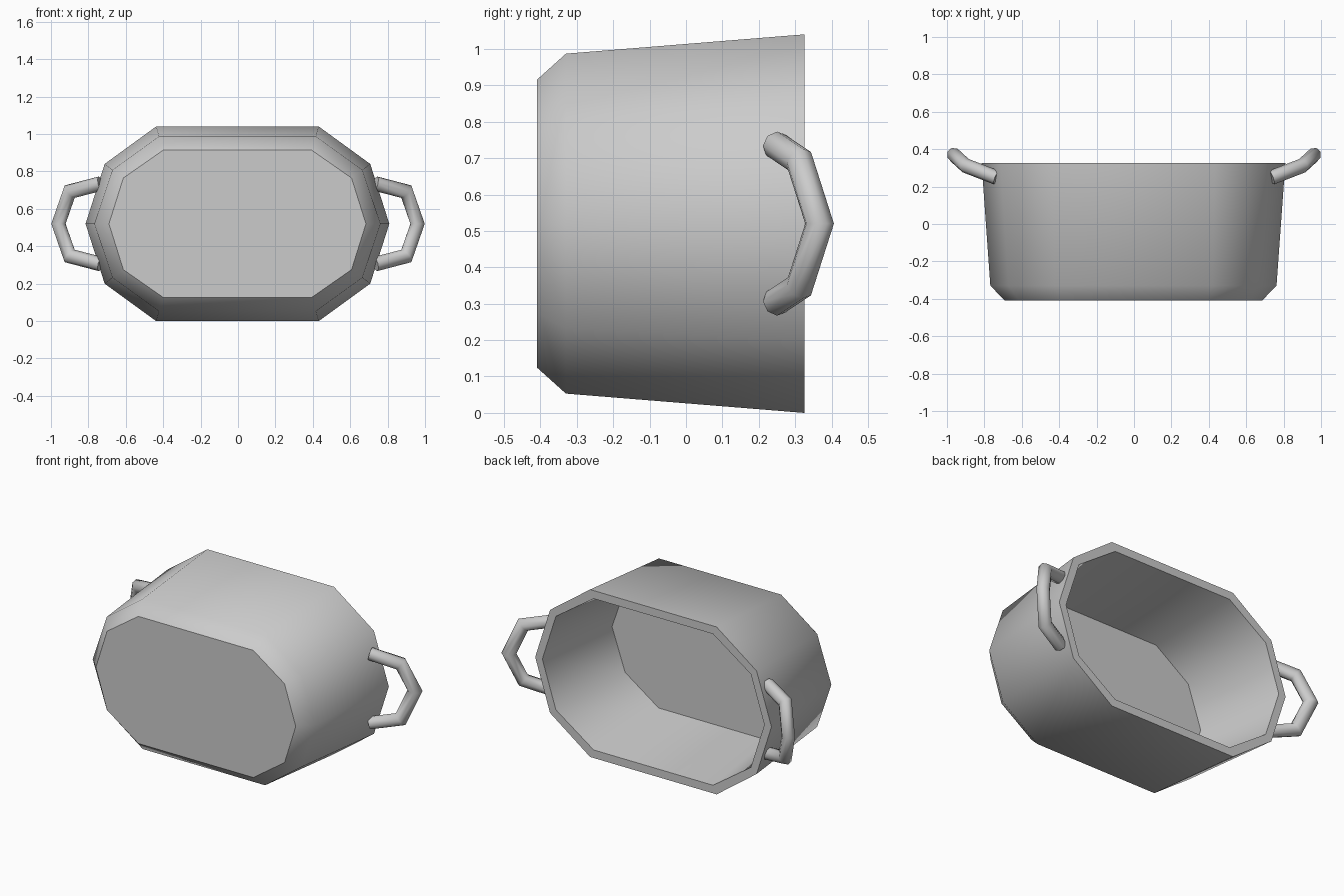
import bpy
import bmesh
from mathutils import Vector

cube = bpy.data.objects.get("Cube")
if cube:
    bpy.data.objects.remove(cube, do_unlink=True)

MID_Z = 0.52

grey = bpy.data.materials.new("grey metal")
grey.use_nodes = True
colour = (0.6, 0.6, 0.6, 1)
grey.diffuse_color = colour
grey.node_tree.nodes["Principled BSDF"].inputs["Base Color"].default_value = colour


def outline(y, x_top, z_top, x_mid, z_mid, x_end):
    """Ten-sided oval around the pot's axis at depth y."""
    quarter = [(x_top, z_top), (x_mid, z_mid)]
    half = quarter + [(x_end, 0)] + [(x, -z) for x, z in reversed(quarter)]
    full = half + [(-x, -z) for x, z in half]
    return [Vector((x - 0.003, y, MID_Z + z)) for x, z in full]


def finish(bm, name):
    bmesh.ops.recalc_face_normals(bm, faces=bm.faces)
    mesh = bpy.data.meshes.new(name)
    bm.to_mesh(mesh)
    bm.free()
    mesh.materials.append(grey)
    obj = bpy.data.objects.new(name, mesh)
    bpy.context.collection.objects.link(obj)
    return obj


def loft(bm, rings, flat_bands=()):
    """Skin rings with smooth bands, capping both ends with flat faces."""
    loops = [[bm.verts.new(p) for p in ring] for ring in rings]
    flat = [bm.faces.new(loops[0]), bm.faces.new(loops[-1])]
    for band, (a, b) in enumerate(zip(loops, loops[1:])):
        for i in range(len(a)):
            j = (i + 1) % len(a)
            face = bm.faces.new((a[i], a[j], b[j], b[i]))
            face.smooth = band not in flat_bands
            if not face.smooth:
                flat.append(face)
    for face in flat:
        for edge in face.edges:
            edge.smooth = False


# Pot: base, chamfer, outer wall, rim, inner wall and floor
bm = bmesh.new()
loft(bm, [
    outline(-0.41, 0.395, 0.395, 0.61, 0.245, 0.687),
    outline(-0.33, 0.42, 0.467, 0.668, 0.288, 0.765),
    outline(0.325, 0.435, 0.52, 0.71, 0.32, 0.812),
    outline(0.325, 0.41, 0.47, 0.67, 0.29, 0.763),
    outline(-0.255, 0.37, 0.42, 0.60, 0.26, 0.69),
], flat_bands=(2,))
finish(bm, "pot_body")


def tube(bm, path, radius, sides=8):
    """Round tube along a path with mitred corners."""
    dirs = [(b - a).normalized() for a, b in zip(path, path[1:])]
    axis = dirs[0]
    u = axis.orthogonal().normalized()
    v = axis.cross(u)
    circle = bmesh.ops.create_circle
    probe = bmesh.new()
    unit = [p.co.copy() for p in circle(probe, segments=sides, radius=radius)["verts"]]
    probe.free()
    ring = [path[0] + u * c.x + v * c.y for c in unit]
    rings = [ring]
    for i in range(1, len(path)):
        d = dirs[i - 1]
        n = (d + dirs[i]).normalized() if i < len(dirs) else d
        # Slide the ring along the segment onto the mitre plane
        ring = [p + d * ((path[i] - p).dot(n) / d.dot(n)) for p in ring]
        rings.append(ring)
    loft(bm, rings)


# Handles: five-point loops that sweep outward past the rim
for side, name in ((1, "left_handle"), (-1, "right_handle")):
    half = [(0.735, 0.248, 0.215), (0.9, 0.312, 0.172), (0.96, 0.367, 0)]
    points = half + [(x, y, -z) for x, y, z in reversed(half[:2])]
    bm = bmesh.new()
    tube(bm, [Vector((side * x, y, MID_Z + z)) for x, y, z in points], 0.039)
    finish(bm, name)
